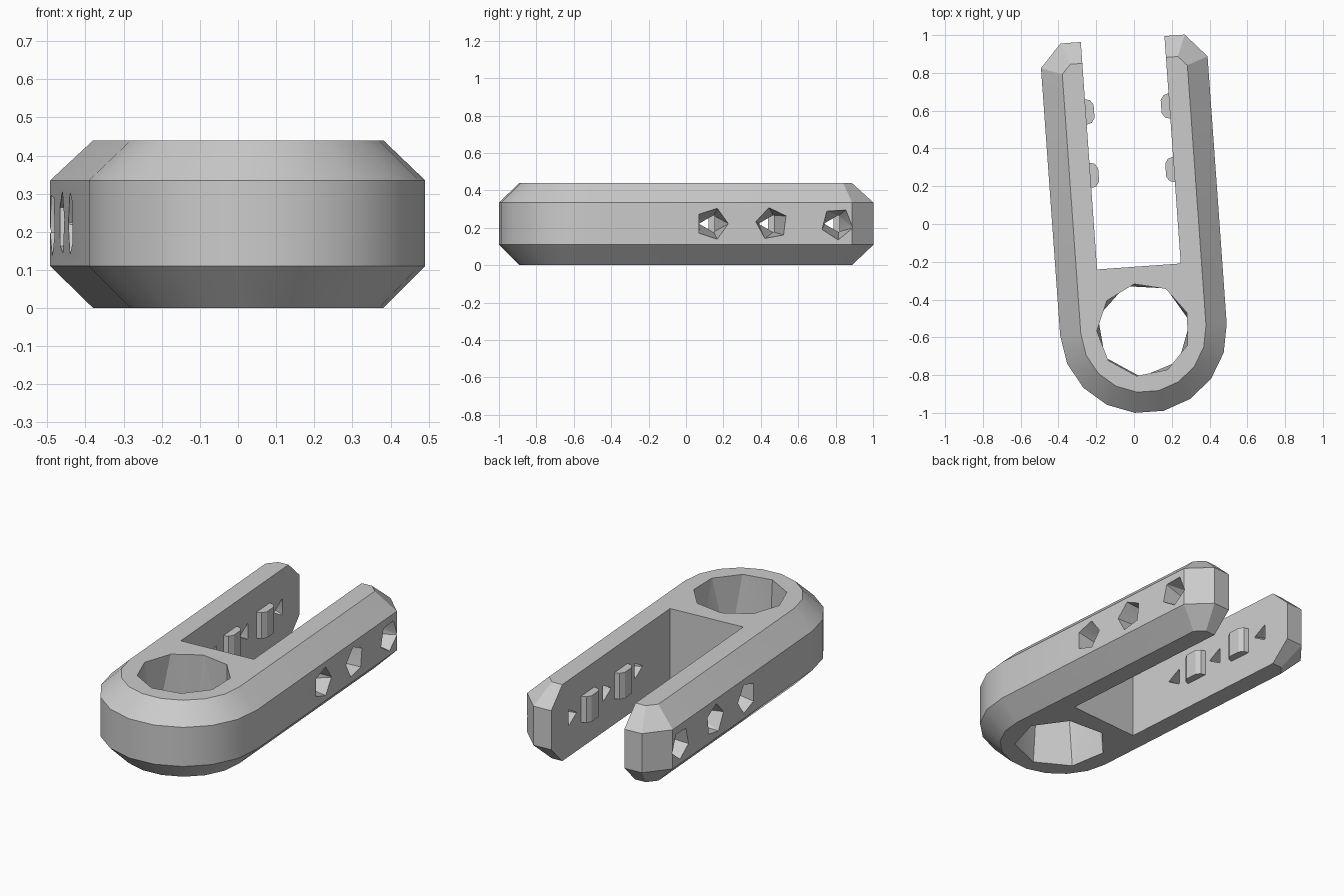
import bpy, bmesh
from math import sin, cos, pi, radians
from mathutils import Matrix

old = bpy.data.objects.get("Cube")
if old:
    bpy.data.objects.remove(old, do_unlink=True)

grey = bpy.data.materials.new("steel grey")
grey.use_nodes = True
colour = (0.6, 0.6, 0.6, 1)
grey.diffuse_color = colour
grey.node_tree.nodes["Principled BSDF"].inputs["Base Color"].default_value = colour

# The fork is drawn along +y from the eye centre, then turned slightly
PLACE = Matrix.Translation((0.05, -0.56, 0)) @ Matrix.Rotation(radians(4.1), 4, "Z")
HEIGHT, CHAMFER, MID = 0.44, 0.11, 0.222
SLOT = 0.222


def hull(name, points):
    """Convex solid around the points, with flat regions merged."""
    bm = bmesh.new()
    for p in points:
        bm.verts.new(p)
    out = bmesh.ops.convex_hull(bm, input=bm.verts)
    unused = {v for v in out["geom_interior"] + out["geom_unused"]
              if isinstance(v, bmesh.types.BMVert)}
    bmesh.ops.delete(bm, geom=list(unused), context="VERTS")
    bmesh.ops.dissolve_limit(bm, angle_limit=radians(1), verts=bm.verts, edges=bm.edges)
    bmesh.ops.recalc_face_normals(bm, faces=bm.faces)
    mesh = bpy.data.meshes.new(name)
    bm.to_mesh(mesh)
    bm.free()
    mesh.materials.append(grey)
    obj = bpy.data.objects.new(name, mesh)
    bpy.context.collection.objects.link(obj)
    obj.matrix_world = PLACE
    return obj


def ring(n, r, turn=0.0):
    return [(r * cos(turn + 2 * pi * i / n), r * sin(turn + 2 * pi * i / n)) for i in range(n)]


def outline(r, shoulder, tip, tip_half):
    """Rounded front end and a blunt back end."""
    arc = [(r * cos(pi + pi * i / 9), r * sin(pi + pi * i / 9)) for i in range(10)]
    return arc + [(r, shoulder), (tip_half, tip), (-tip_half, tip), (-r, shoulder)]


# Body with chamfered rims
wide = outline(0.442, 1.42, 1.543, 0.33)
narrow = outline(0.332, 1.38, 1.43, 0.285)
body = hull("fork_body",
            [(x, y, z) for x, y in wide for z in (CHAMFER, HEIGHT - CHAMFER + 0.005)]
            + [(x, y, z) for x, y in narrow for z in (0, HEIGHT)])

# Slot between the prongs and the faceted eye
cutters = [
    hull("slot_cutter", [(x, y, z) for x in (-SLOT, SLOT) for y in (0.336, 2) for z in (-0.2, 0.7)]),
    hull("eye_cutter", [(x, y, HEIGHT + 0.01) for x, y in ring(9, 0.247, 0.3)]
         + [(x, y, -0.01) for x, y in ring(7, 0.25, 0.1)]),
]

# Tapered pin holes, five-sided outside and three-sided inside
for s in (-1, 1):
    for k, y in enumerate((0.67, 0.99, 1.34)):
        pts = [(s * 0.45, y + a, MID + b) for a, b in ring(5, 0.088, 0.5 * k)]
        pts += [(s * 0.21, y + a, MID + b) for a, b in ring(3, 0.05, pi)]
        cutters.append(hull("pin_hole_cutter", pts))

for c in cutters:
    c.hide_render = True
    mod = body.modifiers.new(c.name, "BOOLEAN")
    mod.operation = "DIFFERENCE"
    mod.solver = "EXACT"
    mod.object = c
bpy.context.view_layer.update()
bpy.ops.object.select_all(action="DESELECT")
bpy.context.view_layer.objects.active = body
body.select_set(True)
for mod in list(body.modifiers):
    bpy.ops.object.modifier_apply(modifier=mod.name)
for c in cutters:
    bpy.data.objects.remove(c, do_unlink=True)
bpy.ops.object.shade_smooth_by_angle(angle=radians(22))

# Small lugs on the inner faces of the prongs
for s, side in ((-1, "right"), (1, "left")):
    for y, place in ((0.835, "front"), (1.172, "back")):
        pts = [(s * x, y + t * half, MID + h)
               for x, half in ((SLOT + 0.01, 0.07), (0.195, 0.06), (0.178, 0.035))
               for t in (-1, 1) for h in (-0.075, 0.075)]
        hull(f"{side}_{place}_lug", pts)
